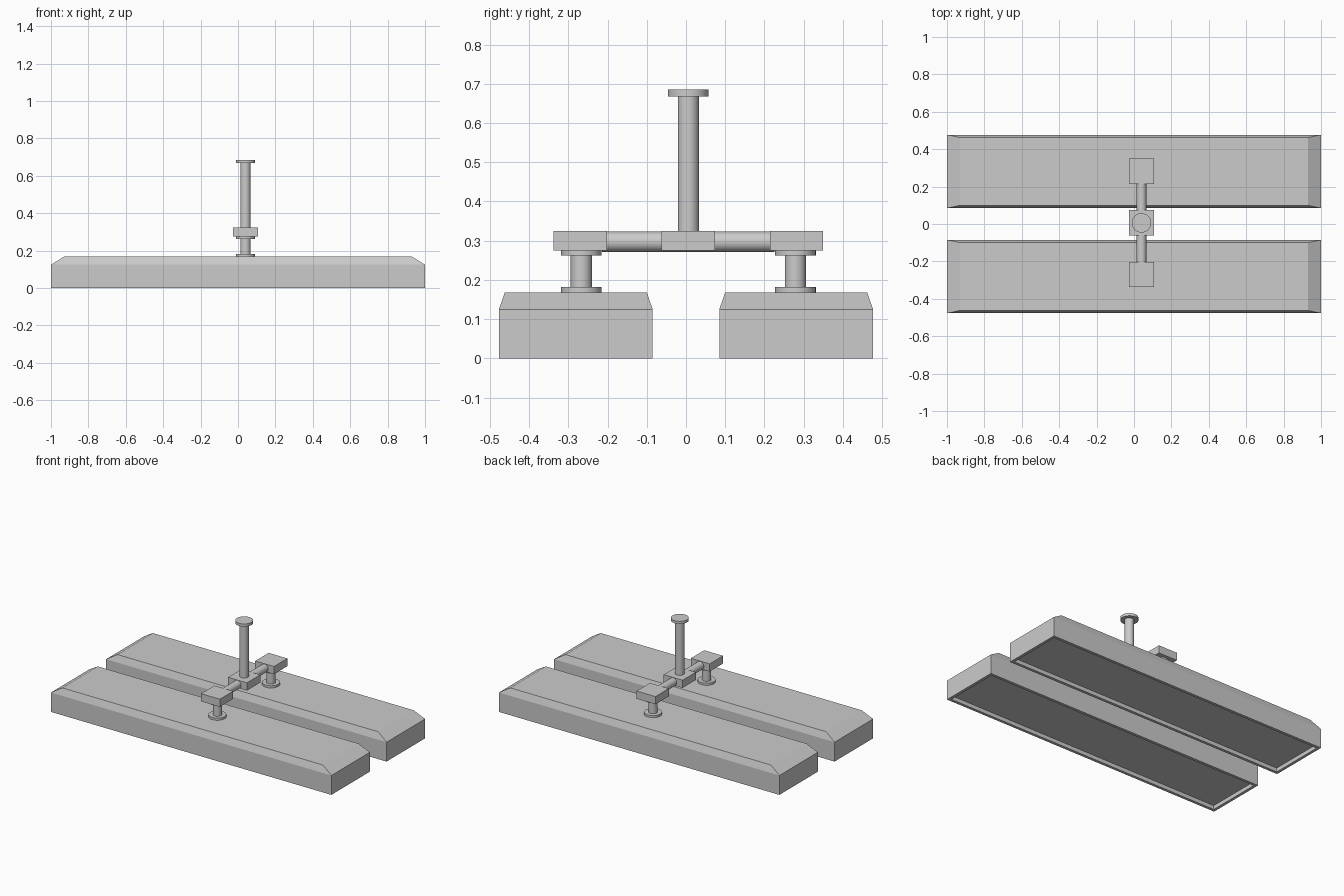
import bpy, bmesh
from math import radians

if "Cube" in bpy.data.objects:
    bpy.data.objects.remove(bpy.data.objects["Cube"])

CX = 0.04   # x position of the mounting frame
CY = 0.006  # y position of the central post


def box(name, x, y, z):
    """Box spanning the given (min, max) ranges."""
    bpy.ops.mesh.primitive_cube_add(size=1, location=[sum(r) / 2 for r in (x, y, z)])
    ob = bpy.context.object
    ob.name = name
    ob.scale = [r[1] - r[0] for r in (x, y, z)]
    bpy.ops.object.transform_apply(location=False, rotation=False, scale=True)
    return ob


def cyl(name, r, y, z0, z1):
    """Upright cylinder on the frame line x = CX."""
    bpy.ops.mesh.primitive_cylinder_add(vertices=32, radius=r, depth=z1 - z0,
                                        location=(CX, y, (z0 + z1) / 2))
    ob = bpy.context.object
    ob.name = name
    bpy.ops.object.shade_smooth_by_angle(angle=radians(40))
    return ob


def housing(name, y0, y1):
    """Long body with sloped shoulders and a shallow recessed underside."""
    bm = bmesh.new()
    rim, depth = 0.018, 0.025
    # (x inset, y inset, z) of each rectangular ring, from recess to top
    rings = [(rim, rim, depth), (rim, rim, 0), (0, 0, 0), (0, 0, 0.125), (0.07, 0.015, 0.168)]
    loops = []
    for ix, iy, z in rings:
        a, b, c, d = -1 + ix, 1 - ix, y0 + iy, y1 - iy
        loops.append([bm.verts.new(p) for p in
                      ((a, c, z), (b, c, z), (b, d, z), (a, d, z))])
    for lo, hi in zip(loops, loops[1:]):
        for i in range(4):
            j = (i + 1) % 4
            bm.faces.new((lo[i], lo[j], hi[j], hi[i]))
    bm.faces.new(loops[0][::-1])
    bm.faces.new(loops[-1])
    bmesh.ops.recalc_face_normals(bm, faces=bm.faces)
    me = bpy.data.meshes.new(name)
    bm.to_mesh(me)
    bm.free()
    bpy.context.collection.objects.link(bpy.data.objects.new(name, me))


# Two long housings, each with a stem, flanges and clamp block
for side, s in (("front", -1), ("back", 1)):
    housing(side + "_housing", *sorted((s * 0.085, s * 0.477)))
    y = CY + s * 0.273
    cyl(side + "_lower_flange", 0.052, y, 0.166, 0.182)
    cyl(side + "_stem", 0.027, y, 0.18, 0.265)
    cyl(side + "_upper_flange", 0.052, y, 0.262, 0.276)
    yb = CY + s * 0.276
    box(side + "_clamp_block", (CX - 0.067, CX + 0.067), (yb - 0.068, yb + 0.068), (0.275, 0.325))

# Cross tube joining the blocks
tube = cyl("cross_tube", 0.026, CY, 0.0, 0.44)
tube.rotation_euler.x = radians(90)
tube.location.z = 0.297

# Central block, post and ceiling flange
box("center_block", (CX - 0.067, CX + 0.067), (CY - 0.068, CY + 0.068), (0.275, 0.325))
cyl("post", 0.027, CY, 0.32, 0.67)
cyl("post_cap", 0.052, CY, 0.668, 0.685)
